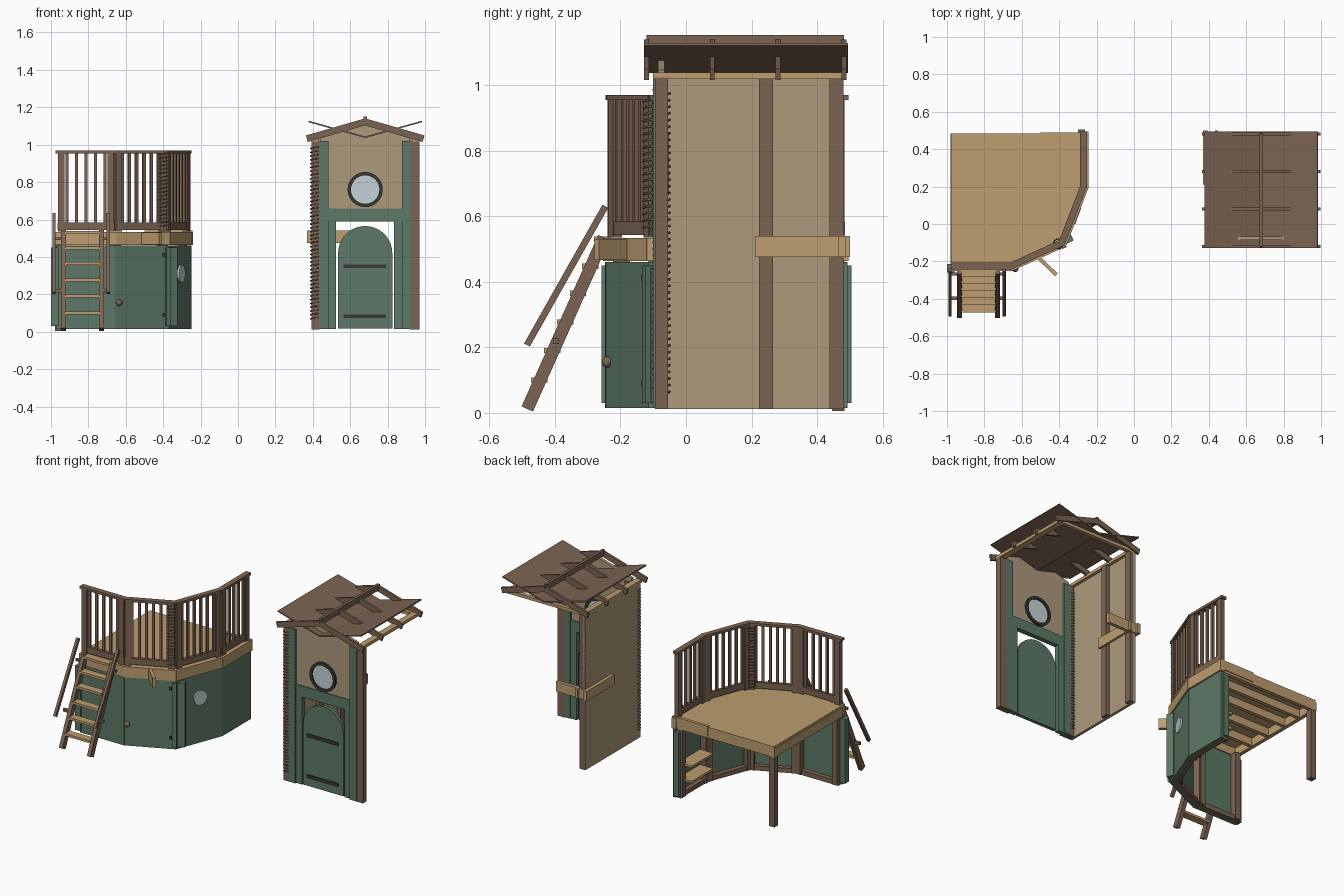
import bpy, bmesh, math
from mathutils import Vector, Matrix

if "Cube" in bpy.data.objects:
    bpy.data.objects.remove(bpy.data.objects["Cube"])


def mat(name, c):
    m = bpy.data.materials.new(name)
    m.diffuse_color = (*c, 1)
    m.use_nodes = True
    m.node_tree.nodes["Principled BSDF"].inputs["Base Color"].default_value = m.diffuse_color
    return m


BROWN = mat("brown wood", (.2, .127, .085))
TAN = mat("light wood", (.51, .34, .16))
GREEN = mat("green paint", (.11, .19, .135))
BEIGE = mat("beige boards", (.42, .32, .2))
GLASS = mat("glass", (.55, .65, .67))
DARK = mat("dark metal", (.04, .04, .042))


def finish(name, bm, m, mw=Matrix()):
    bmesh.ops.recalc_face_normals(bm, faces=bm.faces)
    me = bpy.data.meshes.new(name)
    bm.to_mesh(me)
    bm.free()
    me.materials.append(m)
    ob = bpy.data.objects.new(name, me)
    ob.matrix_world = mw
    bpy.context.collection.objects.link(ob)
    return ob


def box(name, x0, x1, y0, y1, z0, z1, m, rot=0):
    bm = bmesh.new()
    bmesh.ops.create_cube(bm, size=1)
    bmesh.ops.scale(bm, vec=(x1 - x0, y1 - y0, z1 - z0), verts=bm.verts)
    c = Vector((x0 + x1, y0 + y1, z0 + z1)) / 2
    return finish(name, bm, m, Matrix.Translation(c) @ Matrix.Rotation(rot, 4, 'Z'))


def bar(name, p, q, w, h, m):
    # beam between two points, w across and h upright
    p, q = Vector(p), Vector(q)
    bm = bmesh.new()
    bmesh.ops.create_cube(bm, size=1)
    bmesh.ops.scale(bm, vec=(w, (q - p).length, h), verts=bm.verts)
    r = (q - p).to_track_quat('Y', 'Z').to_matrix().to_4x4()
    return finish(name, bm, m, Matrix.Translation((p + q) / 2) @ r)


def prism(name, pts, depth, m, mw):
    # profile extruded along local z
    bm = bmesh.new()
    f = bm.faces.new([bm.verts.new((x, y, 0)) for x, y in pts])
    r = bmesh.ops.extrude_face_region(bm, geom=[f])
    bmesh.ops.translate(bm, vec=(0, 0, depth),
                        verts=[v for v in r['geom'] if isinstance(v, bmesh.types.BMVert)])
    return finish(name, bm, m, mw)


def disc(name, c, normal, r, depth, m):
    pts = [(r * math.cos(i * math.tau / 32), r * math.sin(i * math.tau / 32)) for i in range(32)]
    n = Vector(normal).normalized()
    mw = Matrix.Translation(Vector(c) - n * depth / 2) @ n.to_track_quat('Z', 'Y').to_matrix().to_4x4()
    return prism(name, pts, depth, m, mw)


def coil(name, x, y, z0, z1):
    # rope wound around a post
    cu = bpy.data.curves.new(name, 'CURVE')
    cu.dimensions = '3D'
    cu.bevel_depth = .0035
    cu.bevel_resolution = 0
    n = int((z1 - z0) / .02) * 10
    s = cu.splines.new('POLY')
    s.points.add(n)
    for i, pt in enumerate(s.points):
        a = i * math.tau / 10
        pt.co = (x + .026 * math.cos(a), y + .026 * math.sin(a), z0 + (z1 - z0) * i / n, 1)
    cu.materials.append(BROWN)
    bpy.context.collection.objects.link(bpy.data.objects.new(name, cu))


def upright(y):
    # local xy -> world xz, extruding toward -y
    return Matrix.Translation((0, y, 0)) @ Matrix.Rotation(math.pi / 2, 4, 'X')


# ---------- Fort: walls, floor edge and railing along a bent path ----------
C = [Vector(p) for p in ((-.965, -.225), (-.66, -.225), (-.385, -.1), (-.27, .2), (-.27, .485))]
for i, (a, b) in enumerate(zip(C, C[1:])):
    d = (b - a).normalized()
    n = Vector((d.y, -d.x))
    at = lambda v, z, o=0: (v.x + n.x * o, v.y + n.y * o, z)
    bar("fort_wall", at(a - d * .008, .2375, .01), at(b + d * .008, .2375, .01), .02, .445, GREEN)
    bar("wall_sill", at(a, .03, -.015), at(b, .03, -.015), .03, .03, BROWN)
    bar("floor_edge_beam", at(a - d * .01, .498, .012), at(b + d * .01, .498, .012), .03, .07, TAN)
    bar("top_rail", at(a - d * .01, .962), at(b + d * .01, .962), .036, .016, BROWN)
    bar("bottom_rail", at(a, .563), at(b, .563), .022, .04, BROWN)
    count = (5, 6, 6, 5)[i]
    ang = math.atan2(d.y, d.x)
    for k in range(1, count + 1):
        p = a.lerp(b, k / (count + 1))
        box("baluster", p.x - .008, p.x + .008, p.y - .007, p.y + .007, .57, .957, BROWN, ang)
    for p in (a + d * .02, b - d * .02):
        box("rail_post", p.x - .018, p.x + .018, p.y - .015, p.y + .015, .535, .957, BROWN, ang)
        q = p - n * .022
        box("inner_wall_stud", q.x - .018, q.x + .018, q.y - .02, q.y + .02, .02, .465, BROWN, ang)
coil("fort_rope", C[2].x - .02, C[2].y - .005, .55, .955)

# floor and joists
floor = [(-.975, .485), (-.975, -.22)] + [tuple(p) for p in C[1:]]
prism("fort_floor", floor, .018, TAN, Matrix.Translation((0, 0, .515)))
for y, x1 in ((-.08, -.42), (.07, -.34), (.22, -.28), (.35, -.28)):
    box("floor_joist", -.965, x1, y - .012, y + .012, .465, .515, TAN)
box("back_edge_beam", -.98, -.27, .46, .485, .463, .52, TAN)
box("left_edge_beam", -.98, -.955, -.22, .485, .463, .52, TAN)
box("back_corner_post", -.978, -.94, .445, .483, .005, .465, BROWN)
box("latch_beam", -.5, -.243, .47, .49, .478, .54, TAN)
bar("diagonal_beam", (-.51, -.18, .498), (-.415, -.272, .498), .02, .065, TAN)

# corner trims, window, door knob, shelves
box("corner_trim", -1, -.96, -.258, -.215, .03, .45, GREEN)
box("corner_trim", -.375, -.33, -.1, -.055, .03, .45, GREEN, math.radians(25))
box("corner_trim", -.3, -.262, .468, .505, .03, .45, GREEN)
box("door_trim", -.39, -.365, -.13, -.1, .03, .45, GREEN, math.radians(25))
disc("fort_window", (-.312, .048, .31), (.3, -.115, 0), .047, .03, GLASS)
bm = bmesh.new()
bmesh.ops.create_uvsphere(bm, u_segments=16, v_segments=10, radius=.017)
knob = finish("door_knob", bm, BROWN, Matrix.Translation((-.635, -.24, .155)))
for p in knob.data.polygons:
    p.use_smooth = True
for z in (.12, .22):
    box("shelf", -.365, -.27, .24, .46, z, z + .015, TAN)
for z in (.08, .4):
    box("door_hinge", -.405, -.39, -.135, -.115, z, z + .02, DARK)

# ladder with handrails
for x, hx, in ((-.933, -.984), (-.73, -.694)):
    bar("ladder_side", (x, -.484, .012), (x, -.25, .535), .025, .038, BROWN)
    bar("handrail", (hx, -.485, .207), (hx, -.246, .63), .018, .02, BROWN)
    box("handrail_bracket", min(x, hx), max(x, hx), -.405, -.388, .21, .228, BROWN)
    box("handrail_bracket", min(x, hx), max(x, hx), -.275, -.26, .49, .505, BROWN)
for z in (.1, .19, .277, .365, .447, .53):
    y = -.484 + (z - .012) * .447
    box("ladder_step", -.925, -.738, y - .028, y + .022, z - .008, z + .008, TAN)

# ---------- Tower: front wall, left wall and roof, open at back and right ----------
box("left_wall", .392, .41, -.09, .48, .012, 1.02, BEIGE)
for y0, y1 in ((-.095, -.055), (.222, .266), (.438, .48)):
    box("left_wall_post", .395, .435, y0, y1, .012, 1.022, BROWN)
box("right_front_post", .918, .97, -.095, -.055, .012, 1.022, BROWN)
coil("tower_rope", .413, -.075, .06, .99)

# front wall: door jambs, lintel and gable
for s in (-1, 1):
    xs = sorted((.68 + s * .155, .68 + s * .243))
    box("door_jamb", *xs, -.09, -.06, .015, .6, GREEN)
    xs = sorted((.68 + s * .196, .68 + s * .246))
    box("front_trim", *xs, -.1, -.055, .015, 1.02, GREEN)
box("door_lintel", .44, .92, -.092, -.06, .59, .66, GREEN)
gable = [(.44, .65), (.92, .65), (.92, 1.045), (.68, 1.115), (.44, 1.045)]
prism("gable_wall", gable, .02, BEIGE, upright(-.066))

# arched door
arch = [(.535, .018), (.825, .018)]
arch += [(.68 + .145 * math.cos(a), .42 + .145 * math.sin(a))
         for a in (math.pi * i / 20 for i in range(21))]
prism("arched_door", arch, .022, GREEN, upright(-.068))
for z in (.083, .35):
    box("door_strap", .565, .79, -.098, -.088, z - .01, z + .01, DARK)

# round window
disc("window_glass", (.68, -.077, .76), (0, -1, 0), .08, .028, GLASS)
bm = bmesh.new()
rows = []
for i in range(32):
    a = i * math.tau / 32
    rows.append([bm.verts.new((.68 + r * math.cos(a), y, .76 + r * math.sin(a)))
                 for r, y in ((.076, -.1), (.094, -.1), (.094, -.054), (.076, -.054))])
for i in range(32):
    for j in range(4):
        A, B = rows[i], rows[(i + 1) % 32]
        bm.faces.new((A[j], A[(j + 1) % 4], B[(j + 1) % 4], B[j]))
finish("window_ring", bm, DARK)

# latch beams on the back end of the left wall
box("side_beam", .37, .392, .21, .5, .475, .54, TAN)
box("inner_side_beam", .434, .45, .21, .5, .475, .54, TAN)
box("back_beam", .37, .6, .465, .487, .475, .54, TAN)

# roof: plates, rafters, ridge and the two slanted panels
for x in (.41, .95):
    box("roof_plate", x - .02, x + .02, -.1, .48, 1.018, 1.038, TAN)
box("back_plate", .39, .97, .455, .48, 1.018, 1.038, TAN)
box("ridge_beam", .671, .689, -.12, .482, 1.115, 1.152, BROWN)
for s in (-1, 1):
    for y in (-.12, .08, .28, .482):
        bar("rafter", (.68 + s * .312, y, 1.032), (.68, y, 1.122), .015, .036, BROWN)
    bar("roof_panel", (.68 + s * .303, .183, 1.124), (.68, .183, 1.04), .622, .008, BROWN)
